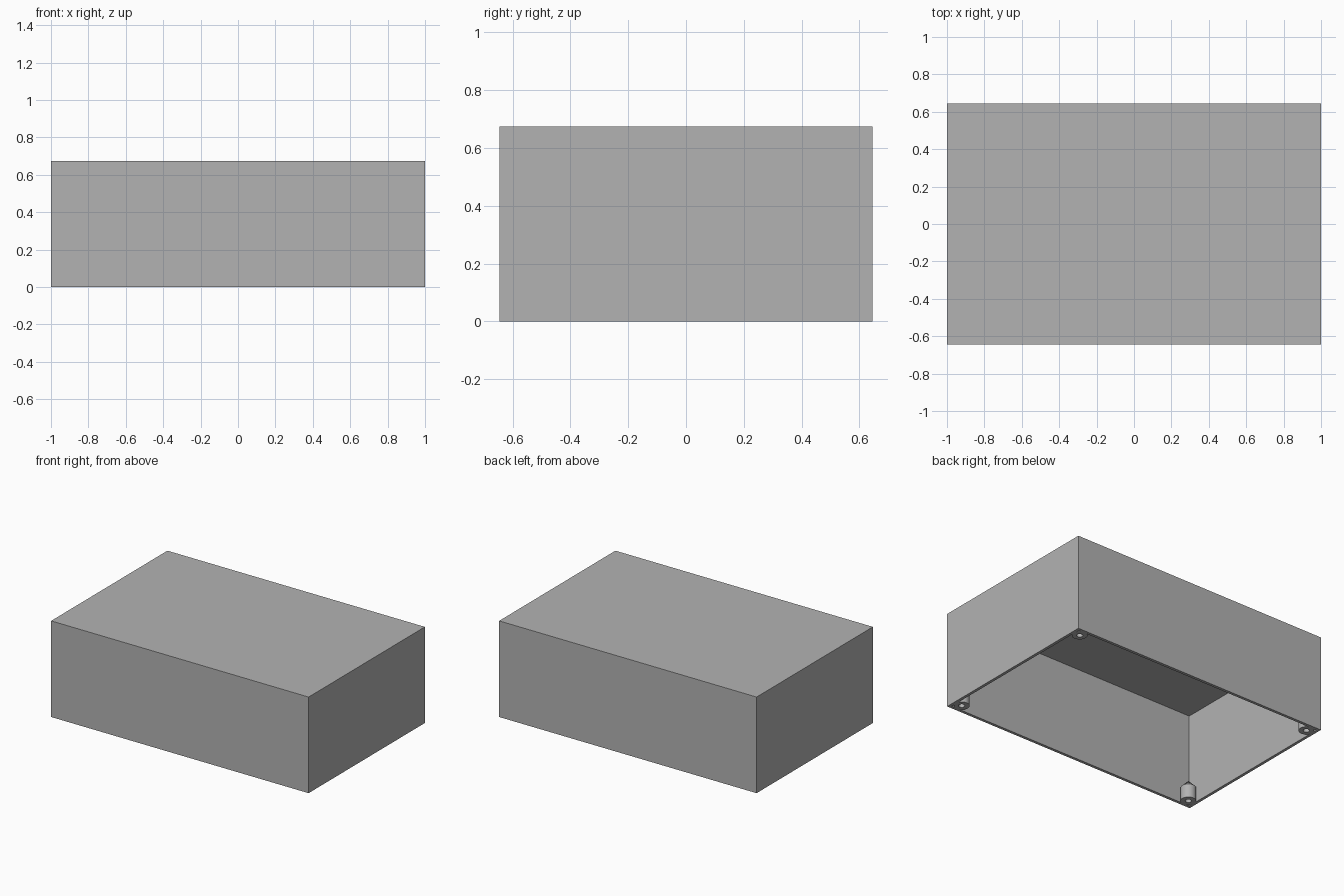
import bpy
import bmesh
from mathutils import Vector

cube = bpy.data.objects.get("Cube")
if cube:
    bpy.data.objects.remove(cube, do_unlink=True)

W, D, H, WALL = 2.0, 1.29, 0.675, 0.02
POST_R, HOLE_R, INSET = 0.05, 0.02, 0.065
SEGMENTS = 32

grey = bpy.data.materials.new("plain_grey")
grey.use_nodes = True
grey.diffuse_color = (0.45, 0.45, 0.45, 1)
grey.node_tree.nodes["Principled BSDF"].inputs["Base Color"].default_value = grey.diffuse_color


def make_object(name, bm):
    bmesh.ops.recalc_face_normals(bm, faces=bm.faces)
    mesh = bpy.data.meshes.new(name)
    bm.to_mesh(mesh)
    bm.free()
    mesh.materials.append(grey)
    obj = bpy.data.objects.new(name, mesh)
    bpy.context.collection.objects.link(obj)
    return obj


def box_shell():
    """Hollow lid: inset the underside for the rim, then push it up."""
    bm = bmesh.new()
    bmesh.ops.create_cube(bm, size=1)
    bmesh.ops.scale(bm, vec=(W, D, H), verts=bm.verts)
    bmesh.ops.translate(bm, vec=(0, 0, H / 2), verts=bm.verts)
    bm.normal_update()
    base = min(bm.faces, key=lambda f: f.calc_center_median().z)
    bmesh.ops.inset_region(bm, faces=[base], thickness=WALL, use_even_offset=True)
    lift = bmesh.ops.extrude_discrete_faces(bm, faces=[base])["faces"][0]
    bmesh.ops.translate(bm, vec=(0, 0, H - WALL), verts=lift.verts)
    return make_object("box_shell", bm)


def screw_post(name, x, y):
    """Lathe a post with a blind hole below and a cone on top."""
    profile = [(0, 0.1), (HOLE_R, 0.1), (HOLE_R, 0), (POST_R, 0), (POST_R, 0.095), (0, 0.145)]
    bm = bmesh.new()
    verts = [bm.verts.new((r, 0, z)) for r, z in profile]
    edges = [bm.edges.new(pair) for pair in zip(verts, verts[1:])]
    bmesh.ops.spin(bm, geom=verts + edges, cent=(0, 0, 0), axis=(0, 0, 1),
                   angle=6.2831853, steps=SEGMENTS, use_duplicate=False)
    bmesh.ops.remove_doubles(bm, verts=bm.verts, dist=0.0001)
    bmesh.ops.translate(bm, vec=Vector((x, y, 0)), verts=bm.verts)
    obj = make_object(name, bm)
    bpy.ops.object.select_all(action="DESELECT")
    obj.select_set(True)
    bpy.context.view_layer.objects.active = obj
    bpy.ops.object.shade_smooth_by_angle()
    return obj


box_shell()

# One post in each corner
for side, sx in (("left", 1), ("right", -1)):
    for end, sy in (("front", -1), ("back", 1)):
        screw_post(f"{end}_{side}_post", sx * (W / 2 - INSET), sy * (D / 2 - INSET))
